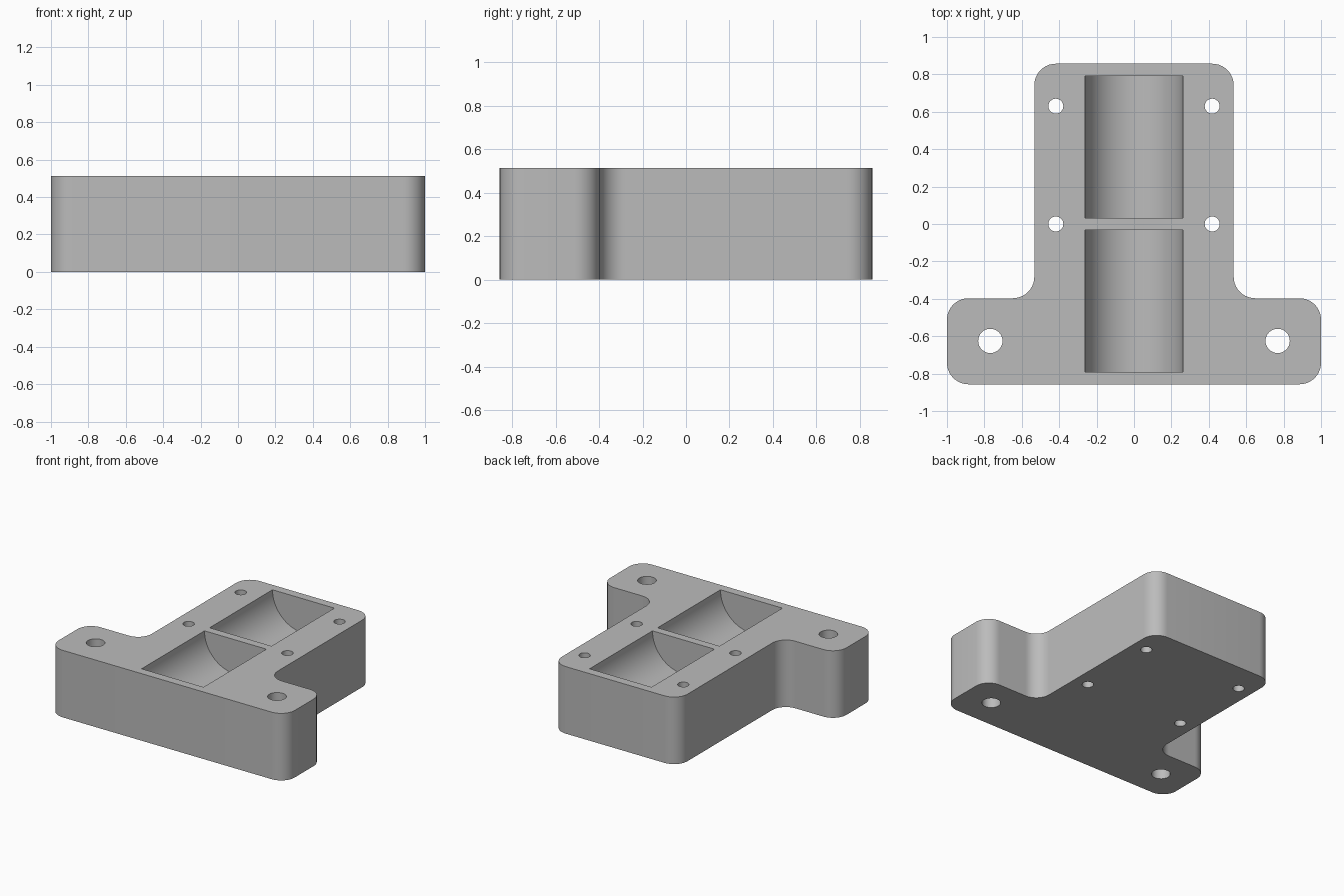
import bpy, bmesh
from math import sin, cos, pi, radians
from mathutils import Matrix, Vector

cube = bpy.data.objects.get("Cube")
if cube:
    bpy.data.objects.remove(cube, do_unlink=True)

H = 0.513        # block height
R = 0.115        # outline corner radius

grey = bpy.data.materials.new("plain_grey")
grey.use_nodes = True
colour = (0.5, 0.5, 0.5, 1)
grey.diffuse_color = colour
grey.node_tree.nodes["Principled BSDF"].inputs["Base Color"].default_value = colour


def make_object(name, bm):
    bmesh.ops.recalc_face_normals(bm, faces=bm.faces)
    mesh = bpy.data.meshes.new(name)
    bm.to_mesh(mesh)
    bm.free()
    obj = bpy.data.objects.new(name, mesh)
    bpy.context.collection.objects.link(obj)
    mesh.materials.append(grey)
    return obj


def rounded(points, radius, steps=10):
    """Replace each right-angled corner, convex or concave, with an arc."""
    out = []
    for i, p in enumerate(points):
        a = (points[i - 1] - p).normalized()
        b = (points[(i + 1) % len(points)] - p).normalized()
        centre = p + (a + b) * radius
        for k in range(steps + 1):
            t = k / steps * pi / 2
            out.append(centre - (b * cos(t) + a * sin(t)) * radius)
    return out


# T-shaped block
half = [(1, -0.857), (1, -0.397), (0.533, -0.397), (0.533, 0.857)]
corners = [Vector(p) for p in half] + [Vector((-x, y)) for x, y in reversed(half)]
bm = bmesh.new()
base = bm.faces.new([bm.verts.new((p.x, p.y, 0)) for p in rounded(corners, R)])
top = bmesh.ops.extrude_face_region(bm, geom=[base])["geom"]
bmesh.ops.translate(bm, vec=(0, 0, H),
                    verts=[v for v in top if isinstance(v, bmesh.types.BMVert)])
block = make_object("mounting_block", bm)

# Cutters: bolt holes and the two half-round troughs
cutter = bmesh.new()


def add_cylinder(radius, length, matrix, segments):
    bmesh.ops.create_cone(cutter, cap_ends=True, segments=segments, radius1=radius,
                          radius2=radius, depth=length, matrix=matrix)


for side in (-1, 1):
    for x, y, r in ((0.418, 0.63, 0.04), (0.418, 0, 0.04), (0.768, -0.625, 0.065)):
        add_cylinder(r, 1, Matrix.Translation((side * x, y, H / 2)), 32)
    add_cylinder(0.262, 0.76, Matrix.Translation((0, side * 0.411, H))
                 @ Matrix.Rotation(pi / 2, 4, 'X'), 64)
holes = make_object("hole_cutter", cutter)
holes.hide_render = True

# Cut, then drop the cutter
cut = block.modifiers.new("cut_holes", 'BOOLEAN')
cut.operation = 'DIFFERENCE'
cut.solver = 'EXACT'
cut.object = holes
bpy.ops.object.select_all(action='DESELECT')
block.select_set(True)
bpy.context.view_layer.objects.active = block
bpy.ops.object.modifier_apply(modifier=cut.name)
bpy.data.objects.remove(holes, do_unlink=True)
bpy.ops.object.shade_smooth_by_angle(angle=radians(30))
